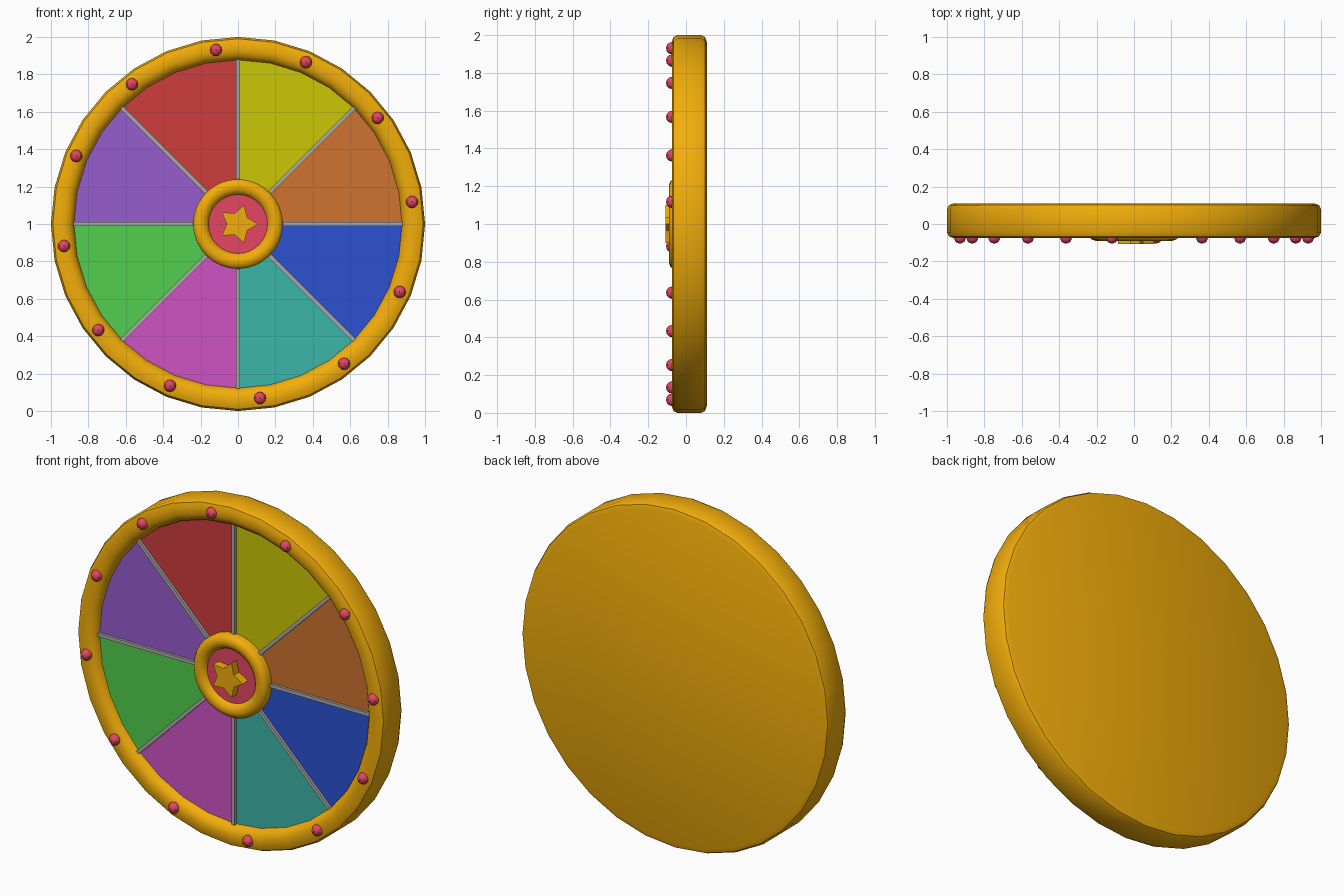
import bpy, bmesh
from math import sin, cos, pi, radians

if "Cube" in bpy.data.objects:
    bpy.data.objects.remove(bpy.data.objects["Cube"])

N = 32  # sides of the wheel


def mat(name, r, g, b):
    m = bpy.data.materials.new(name)
    m.diffuse_color = [(c / 255) ** 2.2 for c in (r, g, b)] + [1]
    m.use_nodes = True
    m.node_tree.nodes["Principled BSDF"].inputs["Base Color"].default_value = m.diffuse_color
    return m


def polar(r, a, y):
    return (r * cos(a), y, 1 + r * sin(a))


def finish(name, bm, material=None, smooth=False):
    bmesh.ops.remove_doubles(bm, verts=bm.verts, dist=1e-5)
    bmesh.ops.recalc_face_normals(bm, faces=bm.faces)
    me = bpy.data.meshes.new(name)
    bm.to_mesh(me)
    bm.free()
    ob = bpy.data.objects.new(name, me)
    bpy.context.collection.objects.link(ob)
    if material:
        me.materials.append(material)
    if smooth:
        bpy.ops.object.select_all(action='DESELECT')
        ob.select_set(True)
        bpy.context.view_layer.objects.active = ob
        bpy.ops.object.shade_smooth_by_angle(angle=radians(40))
    return ob


def lathe(name, profile, material):
    """Turn a closed (radius, y) profile about the wheel axis."""
    bm = bmesh.new()
    for i in range(N):
        a, b = 2 * pi * i / N, 2 * pi * (i + 1) / N
        for (r0, y0), (r1, y1) in zip(profile, profile[1:] + profile[:1]):
            pts = [polar(r0, a, y0), polar(r0, b, y0), polar(r1, b, y1), polar(r1, a, y1)]
            if r0 == 0 and r1 == 0:
                continue
            if r0 == 0:
                pts.pop(1)
            elif r1 == 0:
                pts.pop(2)
            bm.faces.new([bm.verts.new(p) for p in pts])
    return finish(name, bm, material, True)


def prism(name, polars, y0, y1, material=None):
    """Extrude an outline of (radius, angle) points from y0 to y1."""
    bm = bmesh.new()
    f = bm.faces.new([bm.verts.new(polar(r, a, y0)) for r, a in polars])
    ext = bmesh.ops.extrude_face_region(bm, geom=[f])
    for v in ext['geom']:
        if isinstance(v, bmesh.types.BMVert):
            v.co.y = y1
    return finish(name, bm, material)


gold = mat("gold", 242, 172, 18)
pink = mat("pink", 228, 72, 98)
grey = mat("spoke_grey", 170, 170, 170)

# Wheel body: closed back, rounded rim, shallow recess in front
lathe("wheel_body", [(0, .11), (.965, .11), (.99, .101), (1, .08), (1, -.045),
                     (.99, -.066), (.965, -.075), (.925, -.075), (.898, -.064),
                     (.882, -.045), (.875, -.02), (0, -.02)], gold)

# Eight coloured panels, counter-clockwise from the right
colours = [("orange", 205, 115, 50), ("yellow", 203, 198, 15), ("red", 205, 62, 64),
           ("purple", 150, 92, 206), ("green", 82, 206, 78), ("magenta", 206, 84, 196),
           ("teal", 62, 180, 168), ("blue", 48, 82, 208)]
for k, (label, *rgb) in enumerate(colours):
    arc = [(.877, pi / 4 * k + pi / 16 * j) for j in range(5)]
    prism(label + "_panel", [(0, 0)] + arc, -.03, -.01, mat(label, *rgb))

# Dividing spokes
for k in range(8):
    bm = bmesh.new()
    bmesh.ops.create_cube(bm, size=1)
    a = pi / 4 * k
    for v in bm.verts:
        r, w, y = .5 + v.co.x * .76, v.co.z * .02, -.03 + v.co.y * .03
        v.co = (r * cos(a) - w * sin(a), y, 1 + r * sin(a) + w * cos(a))
    finish("spoke_%d" % (k + 1), bm, grey)

# Hub ring, hub disc and star
lathe("hub_ring", [(.24, -.02), (.24, -.066), (.228, -.082), (.205, -.09),
                   (.183, -.086), (.165, -.074), (.155, -.055), (.155, -.02)], gold)
prism("hub_disc", [(.16, 2 * pi * i / N) for i in range(N)], -.06, -.02, pink)
prism("hub_star", [(.06 if i % 2 else .107, pi / 5 * i) for i in range(10)],
      -.108, -.05, gold)

# Twelve bulbs around the rim
for k in range(12):
    bm = bmesh.new()
    bmesh.ops.create_uvsphere(bm, u_segments=8, v_segments=6, radius=.033)
    c = polar(.938, radians(7.2 + 30 * k), -.073)
    bmesh.ops.translate(bm, vec=c, verts=bm.verts)
    finish("bulb_%d" % (k + 1), bm, pink, True)
